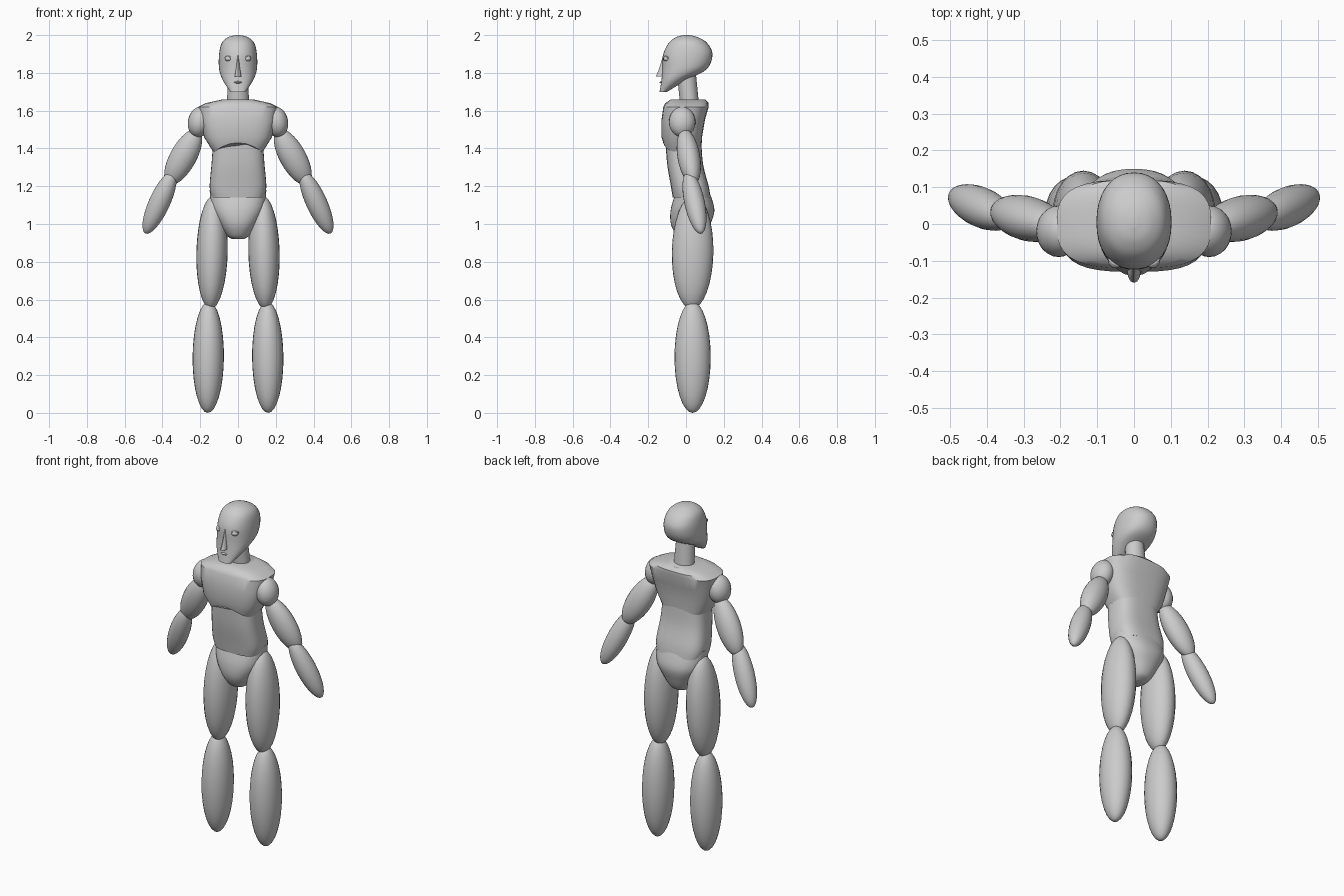
import bpy, bmesh
from math import cos, sin, pi, copysign
from mathutils import Vector

cube = bpy.data.objects.get("Cube")
if cube:
    bpy.data.objects.remove(cube, do_unlink=True)

GREY = (0.6, 0.6, 0.6, 1)
grey = bpy.data.materials.new("mannequin grey")
grey.use_nodes = True
grey.diffuse_color = GREY
grey.node_tree.nodes["Principled BSDF"].inputs["Base Color"].default_value = GREY


def finish(obj, name, angle):
    """Name, colour and smooth one part."""
    obj.name = name
    obj.data.materials.append(grey)
    bpy.ops.object.select_all(action="DESELECT")
    obj.select_set(True)
    bpy.context.view_layer.objects.active = obj
    bpy.ops.object.shade_smooth_by_angle(angle=angle)


def refine(rings, steps):
    """Add rings along a smooth spline through the given ones."""
    points = [Vector(ring) for ring in rings]
    last = len(points) - 1
    result = []
    for i in range(last):
        start, end = points[i], points[i + 1]
        leave = (end - points[max(i - 1, 0)]) / 2
        arrive = (points[min(i + 2, last)] - start) / 2
        for step in range(steps):
            t = step / steps
            u = 1 - t
            blend = t * t * (3 - 2 * t)
            result.append(start * (1 - blend) + end * blend
                          + leave * (t * u * u) - arrive * (t * t * u))
    return result + [points[last]]


def loft(name, rings, power=2, steps=6, segments=36, bend=None):
    """Stack squared-off ovals given as height, half width, front and back."""
    bm = bmesh.new()
    loops = []
    for z, width, front, back in refine(rings, steps):
        loop = []
        for i in range(segments):
            angle = 2 * pi * i / segments
            across, along = [copysign(abs(v) ** (2 / power), v)
                             for v in (cos(angle), sin(angle))]
            x = width * across
            y = (front + back) / 2 + (back - front) / 2 * along
            lift = bend(x, y, z) if bend else 0
            loop.append(bm.verts.new((x, y, z + lift)))
        loops.append(loop)
    for low, high in zip(loops, loops[1:]):
        for i in range(segments):
            j = (i + 1) % segments
            bm.faces.new((low[i], low[j], high[j], high[i]))
    bm.faces.new(loops[0][::-1])
    bm.faces.new(loops[-1])
    mesh = bpy.data.meshes.new(name)
    bm.to_mesh(mesh)
    bm.free()
    obj = bpy.data.objects.new(name, mesh)
    bpy.context.collection.objects.link(obj)
    finish(obj, name, pi / 5)


def egg(name, top, bottom, width, depth):
    """Ellipsoid stretched between two tips, with half width and half depth."""
    top, bottom = Vector(top), Vector(bottom)
    axis = top - bottom
    bpy.ops.mesh.primitive_uv_sphere_add(segments=24, ring_count=16, radius=1,
                                         location=(top + bottom) / 2)
    obj = bpy.context.object
    obj.scale = (width, depth, axis.length / 2)
    obj.rotation_euler = Vector((0, 0, 1)).rotation_difference(axis).to_euler()
    finish(obj, name, pi / 3)


def chest_hem(x, y, z):
    """Arch the lower edge up in front and dip it at the back."""
    fade = max(0, (1.46 - z) / 0.08)
    arch = max(0, 1 - (x / 0.13) ** 2)
    return fade * arch * (0.05 if y < 0 else -0.02)


# Head with a flat face and a jaw sloping back to the skull
loft("head", [(1.7, 0.04, -0.14, -0.1), (1.76, 0.08, -0.13, 0),
              (1.82, 0.1, -0.125, 0.11), (1.9, 0.1, -0.12, 0.14),
              (1.96, 0.085, -0.09, 0.11), (1.99, 0.05, -0.05, 0.06),
              (2, 0.01, -0.01, 0.02)], power=2.2)
loft("nose", [(1.78, 0.018, -0.16, -0.1), (1.83, 0.01, -0.14, -0.1),
              (1.9, 0.004, -0.12, -0.1)], segments=12)
egg("lips", (0.02, -0.13, 1.75), (-0.02, -0.13, 1.75), 0.006, 0.01)

# Neck leaning back into the chest
loft("neck", [(1.62, 0.06, -0.03, 0.07), (1.82, 0.05, -0.05, 0.05)])

# Torso
loft("chest", [(1.38, 0.13, -0.12, 0.08), (1.46, 0.18, -0.13, 0.085),
               (1.55, 0.2, -0.13, 0.1), (1.62, 0.21, -0.12, 0.12),
               (1.64, 0.17, -0.11, 0.12), (1.66, 0.08, -0.08, 0.1)],
     power=3, steps=1, bend=chest_hem)
loft("abdomen", [(1.14, 0.14, -0.07, 0.13), (1.2, 0.15, -0.08, 0.12),
                 (1.32, 0.14, -0.1, 0.09), (1.46, 0.13, -0.11, 0.08)], power=3)
loft("hips", [(0.92, 0.03, -0.02, 0.06), (0.94, 0.06, -0.05, 0.1),
              (1, 0.1, -0.08, 0.13), (1.08, 0.14, -0.08, 0.15),
              (1.18, 0.15, -0.05, 0.12)], power=2.3)

# Paired parts
for side, s in (("left", 1), ("right", -1)):
    egg(side + "_eye", (s * 0.05, -0.1, 1.89), (s * 0.05, -0.1, 1.86), 0.02, 0.02)
    egg(side + "_eyelid", (s * 0.07, -0.09, 1.88), (s * 0.03, -0.11, 1.88), 0.008, 0.015)
    egg(side + "_shoulder", (s * 0.19, -0.02, 1.62), (s * 0.22, -0.02, 1.46), 0.06, 0.07)
    egg(side + "_upper_arm", (s * 0.21, -0.01, 1.5), (s * 0.37, 0.04, 1.21), 0.07, 0.06)
    egg(side + "_forearm", (s * 0.34, 0.01, 1.28), (s * 0.49, 0.08, 0.95), 0.056, 0.054)
    egg(side + "_thigh", (s * 0.13, 0.04, 1.15), (s * 0.145, 0.03, 0.55), 0.083, 0.11)
    egg(side + "_shin", (s * 0.155, 0.035, 0.59), (s * 0.16, 0.035, 0), 0.083, 0.096)
